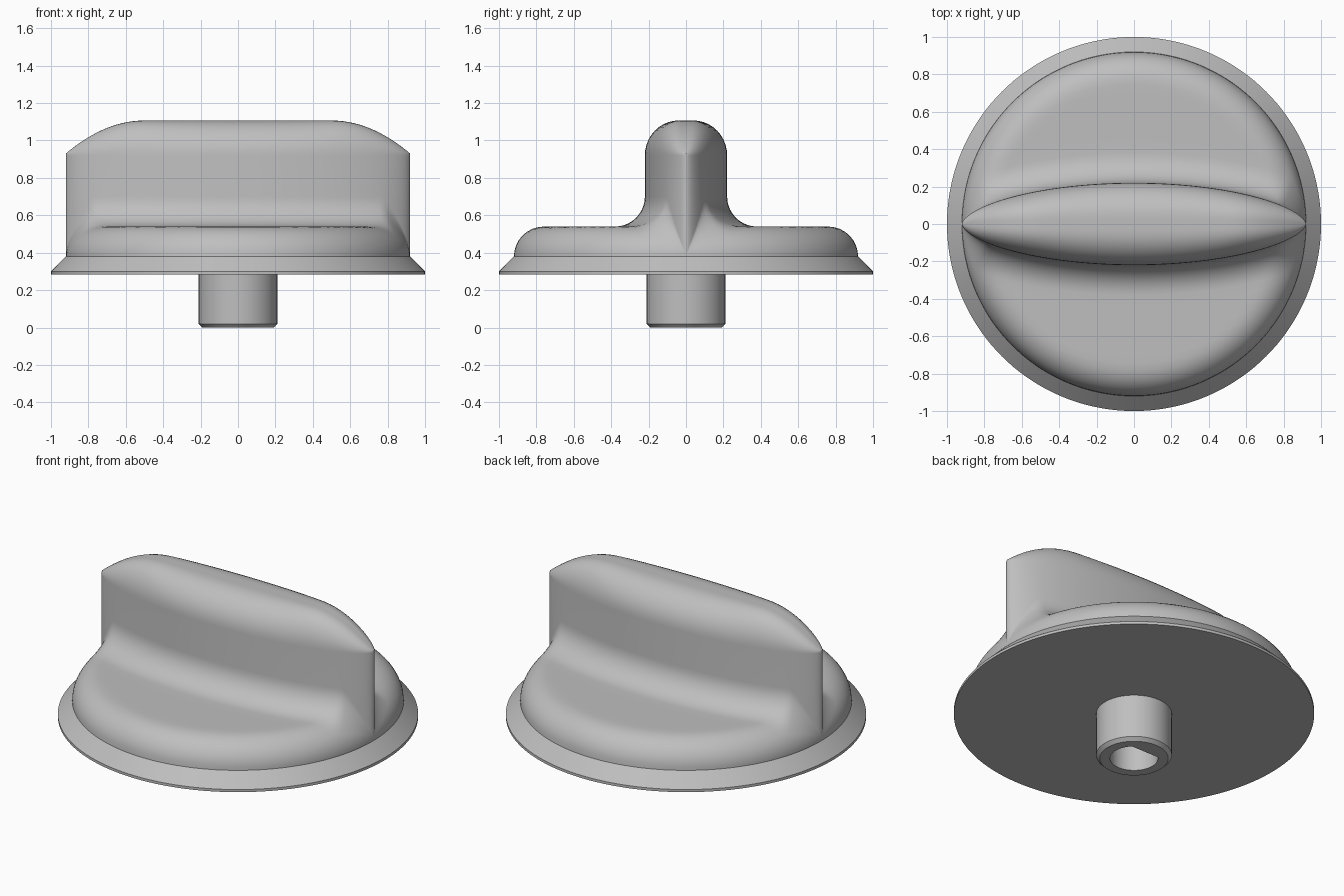
import bpy, bmesh, math

cube = bpy.data.objects.get("Cube")
if cube:
    bpy.data.objects.remove(cube, do_unlink=True)

SEG = 144
R = 0.92          # radius of the domed body and half length of the grip
HALF_W = 0.22     # half thickness of the grip
POWER = 1.2       # bluntness of the grip's ends
SHOULDER, TOP = 0.92, 1.107
ANGLES = [2 * math.pi * i / SEG for i in range(SEG)]

grey = bpy.data.materials.new("plain grey")
grey.use_nodes = True
colour = (0.52, 0.52, 0.52, 1)
grey.diffuse_color = colour
grey.node_tree.nodes["Principled BSDF"].inputs["Base Color"].default_value = colour


def loft(name, rings, cap_end=False):
    """Bridge closed rings of equal length into one smooth surface."""
    bm = bmesh.new()
    loops = [[bm.verts.new(p) for p in ring] for ring in rings]
    for a, b in zip(loops, loops[1:]):
        for i in range(SEG):
            j = (i + 1) % SEG
            bm.faces.new((a[i], a[j], b[j], b[i]))
    if cap_end:
        bm.faces.new(loops[-1])
    bmesh.ops.remove_doubles(bm, verts=bm.verts, dist=0.0002)
    bmesh.ops.recalc_face_normals(bm, faces=bm.faces)
    mesh = bpy.data.meshes.new(name)
    bm.to_mesh(mesh)
    bm.free()
    mesh.materials.append(grey)
    obj = bpy.data.objects.new(name, mesh)
    bpy.context.collection.objects.link(obj)
    bpy.ops.object.select_all(action='DESELECT')
    obj.select_set(True)
    bpy.context.view_layer.objects.active = obj
    bpy.ops.object.shade_smooth_by_angle(angle=math.radians(38))
    return obj


def circle(r, z):
    return [(r * math.cos(t), r * math.sin(t), z) for t in ANGLES]


def dome(x, y):
    """Height of the body: flat top with a rounded edge."""
    d = min(max(math.hypot(x, y) - 0.76, 0), 0.16)
    return 0.38 + math.sqrt(0.16 ** 2 - d * d)


def outline(t):
    """Grip outline point, outward normal and room left for the fillet."""
    s, c = math.sin(t), math.cos(t)
    m = max(abs(s), 1e-5)
    x, y = R * c, math.copysign(HALF_W * m ** POWER, s)
    nx, ny = HALF_W * POWER * m ** (POWER - 1) * c, R * s
    length = math.hypot(nx, ny)
    nx, ny = nx / length, ny / length
    along = x * nx + y * ny
    gap = -along + math.sqrt(max(along ** 2 + R * R - x * x - y * y, 0))
    return x, y, nx, ny, min(0.16, 0.7 * gap)


def grip_top(s):
    """Ring across the rounded grip top; s is 0 on the ridge, 1 at the wall."""
    ring = []
    for t in ANGLES:
        x, y = outline(t)[:2]
        ridge = TOP - 1.0 * max(abs(x) - 0.5, 0) ** 2
        bulge = math.sqrt(max(1 - max((s - 0.18) / 0.82, 0) ** 2, 0))
        ring.append((x, y * s, SHOULDER + (ridge - SHOULDER) * bulge))
    return ring


def fillet(u):
    """Ring in the hollow blend between grip wall and body."""
    ring = []
    for t in ANGLES:
        x, y, nx, ny, f = outline(t)
        px, py = x + nx * f * u, y + ny * f * u
        ring.append((px, py, dome(px, py) + f * (1 - math.sqrt(1 - (1 - u) ** 2))))
    return ring


def body_top(v):
    """Ring between the end of the fillet and the body's edge."""
    ring = []
    for (x, y, _), (ex, ey, _) in zip(fillet(1), circle(R, 0)):
        px, py = x + (ex - x) * v, y + (ey - y) * v
        ring.append((px, py, dome(px, py)))
    return ring


# Knob: grip, fillet, domed body and flared flange in one skin
half_pi = math.pi / 2
rings = [grip_top(0), grip_top(0.09)]
rings += [grip_top(0.18 + 0.82 * math.sin(half_pi * k / 10)) for k in range(11)]
rings += [fillet(1 - math.sin(half_pi * (1 - k / 10))) for k in range(11)]
rings += [body_top(1 - (1 - k / 14) ** 2) for k in range(1, 15)]
rings += [circle(1, 0.3), circle(1, 0.284)]
loft("knob_body", rings, cap_end=True)

# Shaft: chamfered sleeve with a D-shaped socket
def socket(z):
    return [(x, min(y, 0.095), z) for x, y, _ in circle(0.133, 0)]

loft("shaft_sleeve", [circle(0.21, 0.284), circle(0.21, 0.02), circle(0.19, 0),
                      socket(0), socket(0.26)], cap_end=True)
